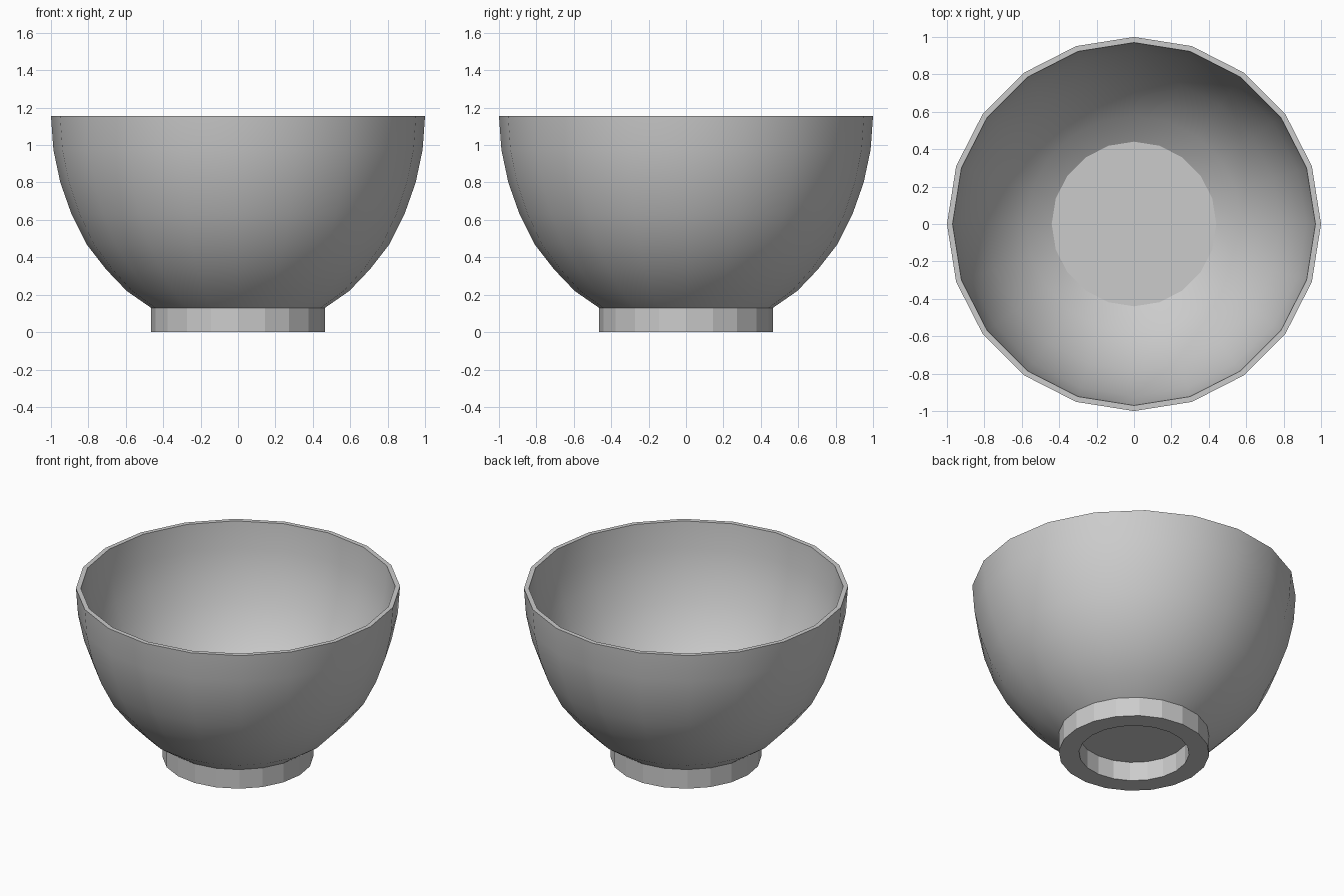
import bpy, bmesh
from math import sin, cos, pi, radians

if "Cube" in bpy.data.objects:
    bpy.data.objects.remove(bpy.data.objects["Cube"])

SIDES = 20


def lathe(name, profile, cap_ends=False, smooth=False):
    """Revolve an (r, z) profile about z; optionally cap both end rings."""
    bm = bmesh.new()
    rings = [[bm.verts.new((r * cos(2 * pi * i / SIDES), r * sin(2 * pi * i / SIDES), z))
              for i in range(SIDES)] for r, z in profile]
    for a, b in zip(rings, rings[1:]):
        for i in range(SIDES):
            j = (i + 1) % SIDES
            bm.faces.new((a[i], a[j], b[j], b[i]))
    if cap_ends:
        bm.faces.new(rings[0][::-1])
        bm.faces.new(rings[-1])
    mesh = bpy.data.meshes.new(name)
    bm.to_mesh(mesh)
    bm.free()
    obj = bpy.data.objects.new(name, mesh)
    bpy.context.collection.objects.link(obj)
    if smooth:
        bpy.ops.object.select_all(action='DESELECT')
        obj.select_set(True)
        bpy.context.view_layer.objects.active = obj
        bpy.ops.object.shade_smooth_by_angle(angle=radians(30))
    return obj


# Bowl: outer wall up to the rim, then inner wall down to the flat floor
outer = [(0.465, 0.13), (0.595, 0.22), (0.705, 0.335), (0.81, 0.47),
         (0.89, 0.63), (0.95, 0.80), (0.987, 0.975), (1.0, 1.155)]
inner = [(0.97, 1.155), (0.957, 0.978), (0.921, 0.81), (0.863, 0.643),
         (0.785, 0.488), (0.685, 0.357), (0.577, 0.246), (0.44, 0.155)]
lathe("bowl", outer + inner, cap_ends=True, smooth=True)

# Foot ring: hollow, flat faceted, closed above by the underside of the bowl
lathe("foot_ring", [(0.34, 0.13), (0.34, 0.0), (0.465, 0.0), (0.465, 0.13)])
